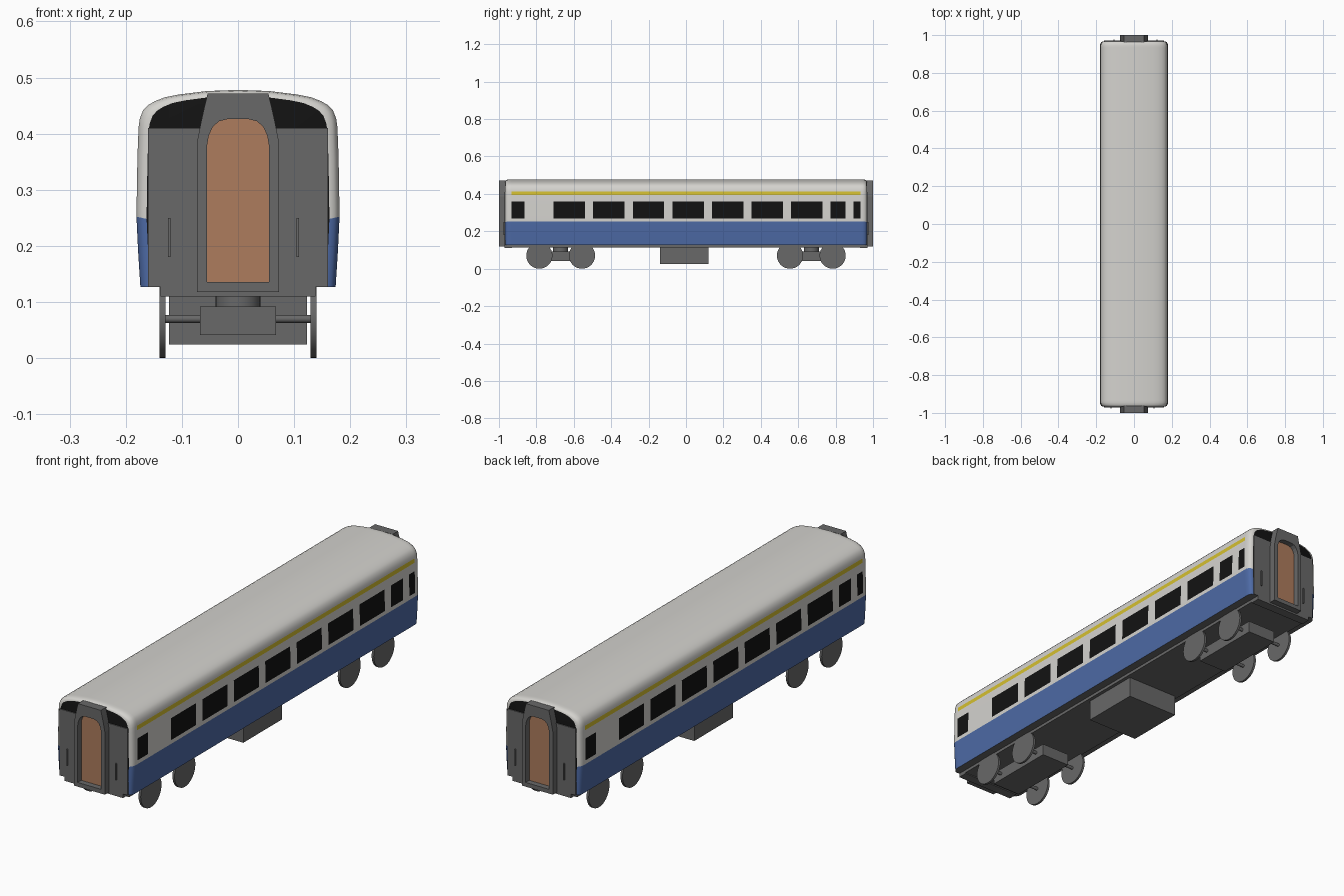
import bpy, bmesh, math
from mathutils import Matrix, Vector

if "Cube" in bpy.data.objects:
    bpy.data.objects.remove(bpy.data.objects["Cube"])


def material(name, rgb):
    m = bpy.data.materials.new(name)
    m.diffuse_color = (*rgb, 1)
    m.use_nodes = True
    m.node_tree.nodes["Principled BSDF"].inputs["Base Color"].default_value = m.diffuse_color
    return m


WHITE = material("off_white", (0.66, 0.65, 0.62))
BLUE = material("blue", (0.075, 0.145, 0.38))
YELLOW = material("yellow", (0.66, 0.52, 0.03))
BLACK = material("black", (0.006, 0.006, 0.006))
GREY = material("dark_grey", (0.14, 0.14, 0.14))
BROWN = material("door_brown", (0.42, 0.2, 0.11))


def finish(name, bm, mats, smooth=None):
    bmesh.ops.recalc_face_normals(bm, faces=bm.faces)
    me = bpy.data.meshes.new(name)
    bm.to_mesh(me)
    bm.free()
    for m in mats:
        me.materials.append(m)
    ob = bpy.data.objects.new(name, me)
    bpy.context.collection.objects.link(ob)
    if smooth:
        bpy.ops.object.select_all(action='DESELECT')
        ob.select_set(True)
        bpy.context.view_layer.objects.active = ob
        bpy.ops.object.shade_smooth_by_angle(angle=math.radians(smooth))
    return ob


def box(name, x, y, z, mat):
    bm = bmesh.new()
    bmesh.ops.create_cube(bm, size=1)
    for v in bm.verts:
        v.co = Vector([(r[0] + r[1]) / 2 + c * (r[1] - r[0]) for c, r in zip(v.co, (x, y, z))])
    return finish(name, bm, [mat])


def cylinder(name, centre, radius, length, axis, mat, segments=32):
    bm = bmesh.new()
    bmesh.ops.create_cone(bm, cap_ends=True, segments=segments, radius1=radius,
                          radius2=radius, depth=length)
    if axis == 'x':
        bm.transform(Matrix.Rotation(math.pi / 2, 4, 'Y'))
    bm.transform(Matrix.Translation(centre))
    return finish(name, bm, [mat], 35)


# Body shell: half cross-section (x, z), bottom to roof crown
half = [(0.174, 0.127), (0.178, 0.19), (0.181, 0.252), (0.1808, 0.268), (0.1792, 0.36),
        (0.1778, 0.395), (0.177, 0.413), (0.175, 0.427), (0.169, 0.442), (0.16, 0.451),
        (0.148, 0.458), (0.13, 0.465), (0.104, 0.470), (0.055, 0.476), (0, 0.478)]
profile = half + [(-x, z) for x, z in half[-2::-1]]

# Window spans along the right side; the left side is the same turned half round
windows = [(-0.933, -0.863), (0.772, 0.853), (0.895, 0.933)]
windows += [(-0.708 + 0.2117 * i, -0.540 + 0.2117 * i) for i in range(7)]
edges = {round(s * e, 4) for w in windows for e in w for s in (1, -1)}
stations = [(y, 0) for y in edges]
for s in (1, -1):
    stations += [(s * 0.945, 0), (s * 0.957, 0.003), (s * 0.964, 0.009), (s * 0.967, 0.018)]
stations.sort()

bm = bmesh.new()
rings = []
for y, inset in stations:
    rings.append([bm.verts.new((x * (1 - inset / 0.18), y,
                                z - inset * 0.6 * (z - 0.127) / 0.35)) for x, z in profile])
n = len(profile)
for a, b in zip(rings, rings[1:]):
    for i in range(n):
        j = (i + 1) % n
        bm.faces.new((a[i], a[j], b[j], b[i]))
for ring in (rings[0], rings[-1]):
    bm.faces.new(ring)
bmesh.ops.recalc_face_normals(bm, faces=bm.faces)
for f in bm.faces:
    c = f.calc_center_median()
    y = c.y * (1 if c.x > 0 else -1)
    if len(f.verts) > 4:
        f.material_index = 3
    elif f.normal.z < -0.7:
        f.material_index = 4
    elif c.z < 0.25:
        f.material_index = 1
    elif 0.268 < c.z < 0.36 and abs(c.x) > 0.17 and any(p < y < q for p, q in windows):
        f.material_index = 3
    elif 0.395 < c.z < 0.413 and abs(y) < 0.933:
        f.material_index = 2
finish("body_shell", bm, [WHITE, BLUE, YELLOW, BLACK, GREY], 35)

# Underframe and equipment box
box("underframe", (-0.138, 0.138), (-0.96, 0.96), (0.114, 0.13), GREY)
box("equipment_box", (-0.123, 0.123), (-0.14, 0.12), (0.024, 0.12), GREY)

# Gangway outlines: matching half outlines (x, z)
outer = [(0.073, 0.118), (0.073, 0.385), (0.066, 0.42), (0.060, 0.447), (0.054, 0.472), (0.02, 0.472)]
inner = [(0.055, 0.136), (0.055, 0.380), (0.052, 0.397), (0.045, 0.412), (0.034, 0.422), (0.018, 0.426)]


def full(pts):
    return pts + [(-x, z) for x, z in reversed(pts)]


for s, end in ((1, "front"), (-1, "rear")):
    def ys(a, b):
        return tuple(sorted((s * a, s * b)))

    # Grey end wall, with headstock below
    box(end + "_end_wall", (-0.16, 0.16), ys(-0.971, -0.95), (0.127, 0.41), GREY)
    box(end + "_headstock", (-0.138, 0.138), ys(-0.971, -0.93), (0.11, 0.128), GREY)

    # Handrails
    for x in (-0.1225, 0.1065):
        box(end + "_handrail", tuple(sorted((s * (x - 0.0025), s * (x + 0.0025)))),
            ys(-0.977, -0.97), (0.18, 0.25), GREY)

    # Gangway frame
    bm = bmesh.new()
    loops = [[bm.verts.new((x, s * y, z)) for x, z in full(pts)]
             for pts, y in ((outer, -0.955), (outer, -1), (inner, -1), (inner, -0.955))]
    k = len(loops[0])
    for a, b in zip(loops, loops[1:] + loops[:1]):
        for i in range(k):
            j = (i + 1) % k
            bm.faces.new((a[i], a[j], b[j], b[i]))
    finish(end + "_gangway_frame", bm, [GREY])

    # Gangway door
    bm = bmesh.new()
    face = bm.faces.new([bm.verts.new((x, s * -0.976, z)) for x, z in full(inner)])
    ext = bmesh.ops.extrude_face_region(bm, geom=[face])
    bmesh.ops.translate(bm, vec=(0, s * 0.006, 0),
                        verts=[g for g in ext["geom"] if isinstance(g, bmesh.types.BMVert)])
    finish(end + "_gangway_door", bm, [BROWN])

    # Bogie: frame, pivot, axles and wheels
    yc = s * -0.67
    box(end + "_bogie_frame", (-0.068, 0.068), (yc - 0.16, yc + 0.16), (0.041, 0.092), GREY)
    cylinder(end + "_bogie_pivot", (0, yc, 0.104), 0.04, 0.026, 'z', GREY)
    for d in (-0.114, 0.114):
        cylinder(end + "_axle", (0, yc + d, 0.07), 0.007, 0.26, 'x', GREY, 16)
        for side in (-1, 1):
            cylinder(end + "_wheel", (side * 0.1345, yc + d, 0.07), 0.07, 0.01, 'x', GREY)
